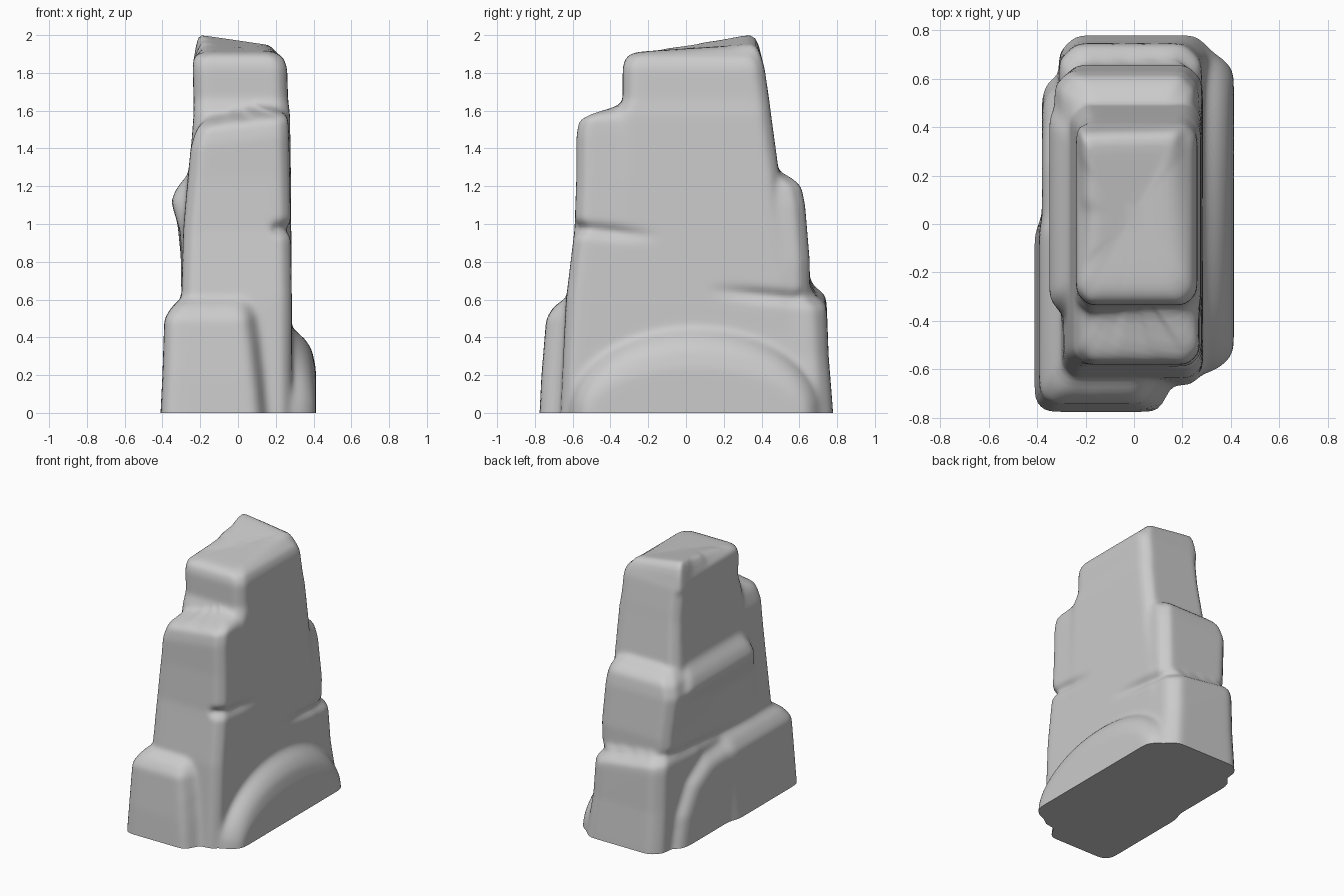
import bpy, bmesh, math
from mathutils import Vector
from mathutils.bvhtree import BVHTree

if "Cube" in bpy.data.objects:
    bpy.data.objects.remove(bpy.data.objects["Cube"])

bm = bmesh.new()


def loft(rings):
    """Closed solid through rings with equal point counts."""
    vs = [[bm.verts.new(p) for p in r] for r in rings]
    n = len(vs[0])
    for a, b in zip(vs, vs[1:]):
        for i in range(n):
            j = (i + 1) % n
            bm.faces.new((a[i], a[j], b[j], b[i]))
    bm.faces.new(vs[0][::-1])
    bm.faces.new(vs[-1])


def block(sections, c=0.05, tilt=0, above=9):
    """Stack of chamfered rectangles (z, x0, x1, y0, y1); upper ones may tilt along x."""
    rings = []
    for z, x0, x1, y0, y1 in sections:
        t = tilt if z > above else 0
        rings.append([(x, y, z + t * x) for x, y in (
            (x0 + c, y0), (x1 - c, y0), (x1, y0 + c), (x1, y1 - c),
            (x1 - c, y1), (x0 + c, y1), (x0, y1 - c), (x0, y0 + c))])
    loft(rings)


# main body, stepping in at the front shoulder
block([(-.1, -.31, .285, -.67, .60), (.6, -.30, .285, -.635, .58), (.97, -.29, .28, -.59, .53),
       (1.25, -.265, .275, -.58, .48), (1.44, -.25, .27, -.58, .46),
       (1.53, -.22, .265, -.565, .40), (1.575, -.18, .23, -.50, .3)], tilt=.13, above=1.4)

# upper tower
block([(.5, -.29, .285, -.40, .56), (1.25, -.26, .28, -.39, .495), (1.58, -.235, .275, -.37, .45),
       (1.66, -.235, .265, -.335, .44), (1.83, -.24, .26, -.335, .415), (1.88, -.235, .24, -.32, .40),
       (1.91, -.20, .20, -.28, .38)])

# slanted peak at the back left of the top
loft([[(-.23, -.25, 1.8), (.23, -.25, 1.8), (.23, .41, 1.8), (-.235, .41, 1.8)],
      [(-.18, -.25, 1.912), (.19, -.25, 1.912), (.19, .08, 1.935), (-.19, .08, 1.945)][:2]
      + [(.18, .38, 1.955), (-.225, .38, 2.015)]])

# back middle block, overhanging a crack
block([(.58, -.29, .275, .1, .655), (.80, -.30, .28, .1, .655), (1.10, -.33, .265, .1, .63),
       (1.20, -.30, .25, .1, .61), (1.255, -.24, .22, .1, .55)], .06)

# ledge along the left face
block([(.64, -.30, 0, -.45, .5), (.95, -.305, 0, -.42, .5), (1.12, -.355, 0, -.36, .5),
       (1.19, -.325, 0, -.34, .46), (1.28, -.25, 0, -.30, .40)])

# back foot, higher toward the left
block([(-.1, -.31, .34, .2, .785), (.05, -.31, .32, .2, .775), (.3, -.31, .29, .2, .755),
       (.55, -.31, .28, .2, .745), (.63, -.30, .275, .2, .735), (.67, -.28, .25, .2, .69)],
      .07, tilt=-.12, above=.5)

# front left foot: (z, left x, right x, front y)
loft([[(x0 + .04, y, z), (x1, y, z), (x1 + .06, -.60, z), (x1 + .06, 0, z), (x0, 0, z), (x0, y + .05, z)]
      for z, x0, x1, y in ((-.1, -.415, .12, -.78), (.2, -.40, .09, -.765),
                           (.50, -.39, .05, -.74), (.59, -.33, .01, -.68))])

# low ledge on the left, dropping toward the back
ledge = [(-.70, -.1), (-.68, .52), (-.55, .57), (.25, .53), (.43, .42), (.55, .22), (.62, -.1)]
loft([[(x, y * s, z * (s if z > 0 else 1)) for y, z in ledge]
      for x, s in ((-.15, 1.06), (-.32, 1.02), (-.36, .97), (-.38, .88))])


# arched buttress on the right
def arch(x, ry, rz):
    pts = [(x, .05 + ry * math.cos(a), rz * math.sin(a))
           for a in (math.pi * i / 20 for i in range(21))]
    return [(x, .05 + ry, -.1)] + pts + [(x, .05 - ry, -.1)]


loft([arch(.1, .69, .48), arch(.29, .67, .445), arch(.35, .645, .40),
      arch(.39, .61, .34), arch(.412, .58, .24)])


# cracks: side, y where it fades out, y where it is deepest, z at both, depth
CRACKS = ((1, .12, .60, .65, .605, .06), (1, -.15, -.56, .93, .975, .06),
          (-1, -.30, .60, .61, .675, .04))


def crack_depth(p):
    deep = 0
    for side, ya, yb, za, zb, d in CRACKS:
        t = min((p.y - ya) / (yb - ya), 1)
        if p.x * side > .19 and t > 0:
            deep = max(deep, d * min(1, 1.5 * t) * (1 - abs(p.z - za - t * (zb - za)) / .035))
    if p.y > .55:
        deep = max(deep, .06 * (1 - abs(p.z - .64 + .13 * p.x) / .03))
    return deep


# wrap one skin around all parts: rays from a surrounding rectangle at each level
tree = BVHTree.FromBMesh(bm)
bm.free()
skin = bmesh.new()
NX, NY = 34, 56
frame = ([(-.6 + 1.2 * i / NX, -1) for i in range(NX)] + [(.6, -1 + 2 * i / NY) for i in range(NY)]
         + [(.6 - 1.2 * i / NX, 1) for i in range(NX)] + [(-.6, 1 - 2 * i / NY) for i in range(NY)])
rings = []
for k in range(125):
    z = -.06 + k * 1.94 / 124
    ring = []
    for x, y in frame:
        start = Vector((x, y, z))
        aim = (Vector((0, .03 + .25 * y, z)) - start).normalized()
        hit = tree.ray_cast(start, aim)[0] or start + aim * .4
        ring.append(hit + aim * crack_depth(hit))
    rings.append(ring)

# top cap: shrinking rings dropped onto the top
rim = rings[-1]
for s in (.97, .93, .87, .8, .7, .58, .45, .3, .15, .04):
    ring = []
    for p in rim:
        x, y = p.x * s, .03 + (p.y - .03) * s
        hit = tree.ray_cast(Vector((x, y, 3)), Vector((0, 0, -1)))[0]
        ring.append(Vector((x, y, max(hit.z, 1.88) if hit else 1.88)))
    rings.append(ring)

rows = [[skin.verts.new(p) for p in r] for r in rings]
n = len(frame)
for a, b in zip(rows, rows[1:]):
    for i in range(n):
        j = (i + 1) % n
        skin.faces.new((a[i], a[j], b[j], b[i]))
skin.faces.new(rows[-1])

# weather the stone, then cut it flat on the floor
for step in range(6):
    bmesh.ops.smooth_vert(skin, verts=skin.verts[:], factor=.5,
                          use_axis_x=True, use_axis_y=True, use_axis_z=True)
bmesh.ops.bisect_plane(skin, geom=skin.verts[:] + skin.edges[:] + skin.faces[:],
                       plane_co=(0, 0, 0), plane_no=(0, 0, -1), clear_outer=True)
bmesh.ops.holes_fill(skin, edges=[e for e in skin.edges if e.is_boundary], sides=0)
bmesh.ops.recalc_face_normals(skin, faces=skin.faces[:])

mesh = bpy.data.meshes.new("rock_formation")
skin.to_mesh(mesh)
skin.free()
rock = bpy.data.objects.new("rock_formation", mesh)
bpy.context.collection.objects.link(rock)
bpy.context.view_layer.objects.active = rock
rock.select_set(True)
bpy.ops.object.shade_smooth_by_angle(angle=math.radians(50))
